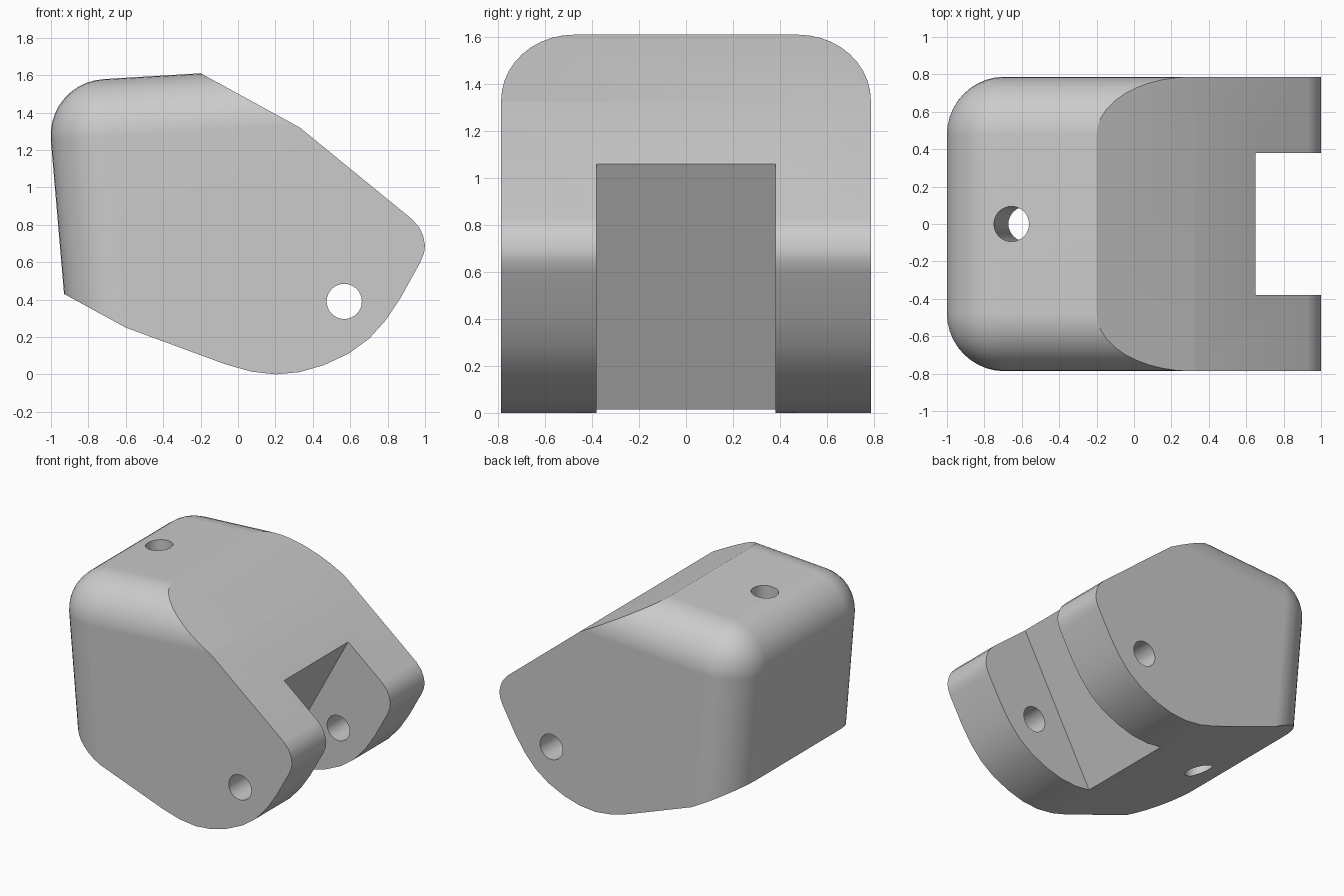
import bpy
import bmesh
from math import atan, radians
from mathutils import Matrix, Vector

HALF_WIDTH = 0.787
FILLET = 0.31

cube = bpy.data.objects.get("Cube")
if cube:
    bpy.data.objects.remove(cube, do_unlink=True)

grey = bpy.data.materials.new("light grey")
grey.use_nodes = True
colour = (0.6, 0.6, 0.6, 1)
grey.diffuse_color = colour
grey.node_tree.nodes["Principled BSDF"].inputs["Base Color"].default_value = colour


def make_object(name, bm):
    bmesh.ops.recalc_face_normals(bm, faces=bm.faces)
    mesh = bpy.data.meshes.new(name)
    bm.to_mesh(mesh)
    bm.free()
    obj = bpy.data.objects.new(name, mesh)
    mesh.materials.append(grey)
    bpy.context.collection.objects.link(obj)
    return obj


def prism(profile, half_width):
    """Extrude an x-z profile symmetrically along y."""
    bm = bmesh.new()
    face = bm.faces.new([bm.verts.new((x, -half_width, z)) for x, z in profile])
    out = bmesh.ops.extrude_face_region(bm, geom=[face])
    verts = [v for v in out["geom"] if isinstance(v, bmesh.types.BMVert)]
    bmesh.ops.translate(bm, verts=verts, vec=(0, 2 * half_width, 0))
    return bm


def drill(name, centre, radius, rotation):
    bm = bmesh.new()
    bmesh.ops.create_cone(bm, cap_ends=True, segments=32, radius1=radius,
                          radius2=radius, depth=4,
                          matrix=Matrix.Translation(centre) @ rotation)
    return make_object(name, bm)


def combine(target, cutter, operation):
    mod = target.modifiers.new(cutter.name, "BOOLEAN")
    mod.operation = operation
    mod.solver = "EXACT"
    mod.object = cutter
    bpy.context.view_layer.objects.active = target
    bpy.ops.object.modifier_apply(modifier=mod.name)
    bpy.data.objects.remove(cutter, do_unlink=True)


# Block with rounded top and left edges
block = prism([(-0.876, -0.2), (1.2, -0.2), (1.2, 1.694), (-1.027, 1.56)], HALF_WIDTH)


def is_rounded(edge):
    a, b = (v.co for v in edge.verts)
    left = a.x < 0 and b.x < 0
    top = a.z > 1 and b.z > 1
    along_y = abs(a.y - b.y) > 0.1
    return (left and top) if along_y else (left or top)


bmesh.ops.bevel(block, geom=[e for e in block.edges if is_rounded(e)],
                offset=FILLET, segments=10, profile=0.5, affect="EDGES")
body = make_object("hinge_body", block)

# Side outline: sloped front, rounded nose and curved underside
outline = [(-0.55, 1.8), (-0.2, 1.61), (0.33, 1.32), (0.93, 0.83), (0.97, 0.785),
           (0.99, 0.74), (1.0, 0.69), (0.995, 0.65), (0.975, 0.6), (0.87, 0.41),
           (0.79, 0.29), (0.7, 0.19), (0.59, 0.11), (0.46, 0.05), (0.33, 0.012),
           (0.2, 0), (0.07, 0.015), (-0.07, 0.055), (-0.6, 0.25), (-0.93, 0.43),
           (-1.2, 0.577), (-1.2, 1.8)]
combine(body, make_object("outline", prism(outline, 1)), "INTERSECT")

# Slot between the two prongs, with a slanted rear wall
slot = [(-0.03, -0.19), (1.3, -0.19), (1.3, 1.262), (0.76, 1.262)]
combine(body, make_object("slot", prism(slot, 0.38)), "DIFFERENCE")

# Pin hole through the prongs and bolt hole square to the top
combine(body, drill("pin_hole", Vector((0.568, 0, 0.39)), 0.094,
                    Matrix.Rotation(radians(90), 4, "X")), "DIFFERENCE")
combine(body, drill("bolt_hole", Vector((-0.655, 0, 1.58)), 0.094,
                    Matrix.Rotation(-atan(0.06), 4, "Y")), "DIFFERENCE")

# Smooth fillets, crisp edges
bpy.ops.object.select_all(action="DESELECT")
body.select_set(True)
bpy.context.view_layer.objects.active = body
bpy.ops.object.shade_smooth_by_angle(angle=radians(25))
weighted = body.modifiers.new("weighted_normals", "WEIGHTED_NORMAL")
weighted.keep_sharp = True
